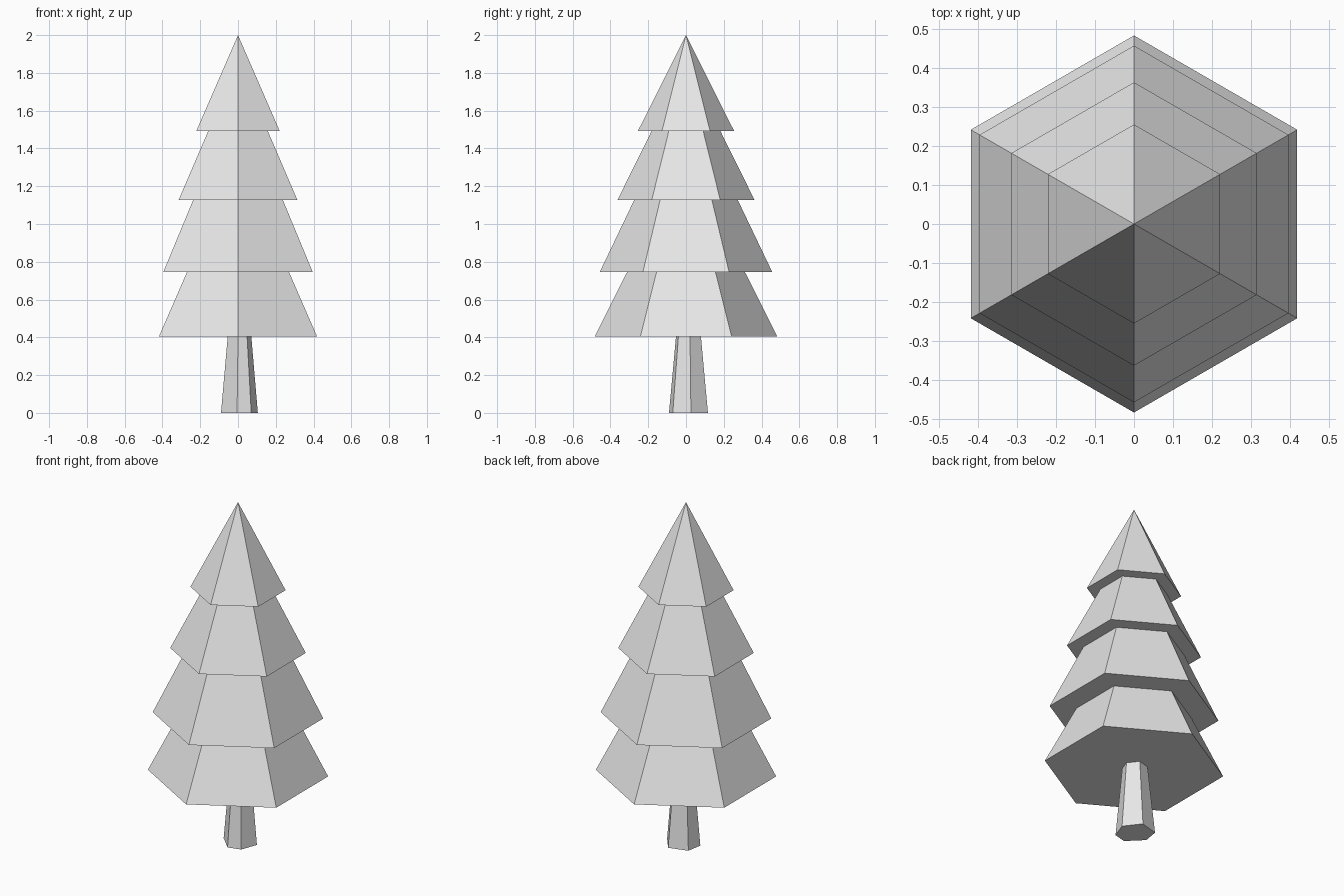
import bpy
import bmesh
import math
from mathutils import Vector

cube = bpy.data.objects.get("Cube")
if cube:
    bpy.data.objects.remove(cube, do_unlink=True)

# One plain grey for the whole tree
grey = bpy.data.materials.new("light grey")
grey.use_nodes = True
colour = (0.8, 0.8, 0.8, 1.0)
grey.diffuse_color = colour
grey.node_tree.nodes["Principled BSDF"].inputs["Base Color"].default_value = colour


def add_object(name, bm):
    """Finish a bmesh as a flat-shaded object."""
    bmesh.ops.recalc_face_normals(bm, faces=bm.faces)
    mesh = bpy.data.meshes.new(name)
    bm.to_mesh(mesh)
    bm.free()
    mesh.materials.append(grey)
    obj = bpy.data.objects.new(name, mesh)
    bpy.context.collection.objects.link(obj)
    return obj


def foliage_tier(name, radius, base, apex):
    """Six-sided cone with a corner towards the front and back."""
    bm = bmesh.new()
    ring = []
    for i in range(6):
        a = math.radians(30 + 60 * i)
        ring.append(bm.verts.new((radius * math.cos(a), radius * math.sin(a), base)))
    tip = bm.verts.new((0, 0, apex))
    bm.faces.new(ring)
    for i in range(6):
        bm.faces.new((ring[i], ring[(i + 1) % 6], tip))
    return add_object(name, bm)


# Foliage: radius, base height, apex height (lower tips hide in the tier above)
tiers = {
    "lowest_foliage": (0.483, 0.405, 1.366),
    "lower_foliage": (0.457, 0.745, 1.70),
    "upper_foliage": (0.363, 1.127, 1.86),
    "top_foliage": (0.255, 1.492, 2.0),
}
for name, (radius, base, apex) in tiers.items():
    foliage_tier(name, radius, base, apex)

# Trunk: uneven six-sided outline, tapering up to the foliage
outline = [(0.105, 0.026), (0.035, 0.116), (-0.075, 0.085),
           (-0.09, -0.005), (-0.005, -0.09), (0.07, -0.07)]
centre = Vector((0.009, 0.013))
bm = bmesh.new()
rings = []
for height, scale in ((0, 1), (0.405, 0.64)):
    points = [centre + (Vector(p) - centre) * scale for p in outline]
    rings.append([bm.verts.new((p.x, p.y, height)) for p in points])
bottom, top = rings
bm.faces.new(bottom)
bm.faces.new(top)
for i in range(6):
    j = (i + 1) % 6
    bm.faces.new((bottom[i], bottom[j], top[j], top[i]))
add_object("trunk", bm)
